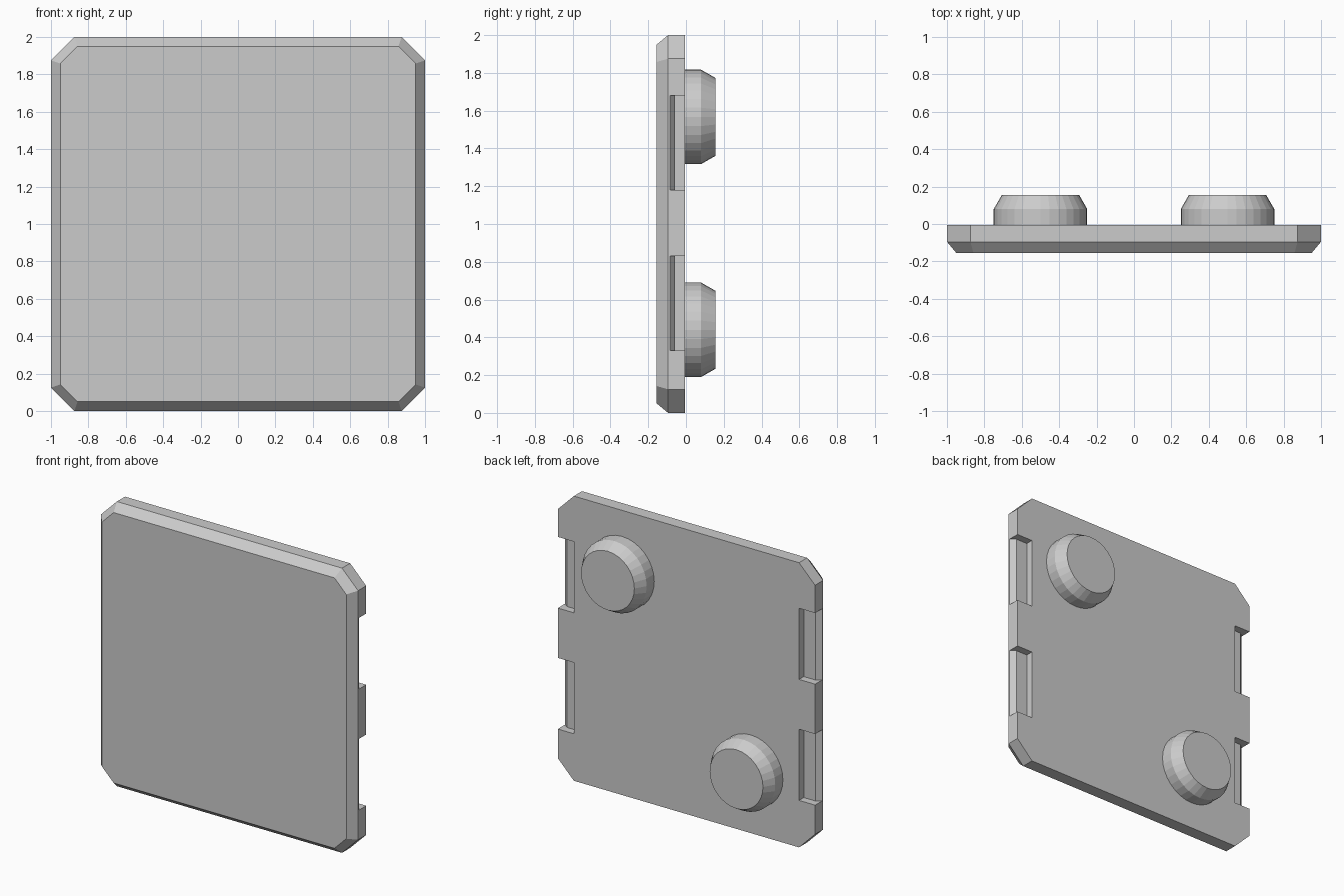
import bpy, bmesh, math
from mathutils import Vector

if "Cube" in bpy.data.objects:
    bpy.data.objects.remove(bpy.data.objects["Cube"])

FRONT, BACK, KNOB_END = -0.155, -0.005, 0.155


def loft(bm, rings):
    """Join equal-sized rings of points into a capped solid."""
    loops = [[bm.verts.new(p) for p in ring] for ring in rings]
    for a, b in zip(loops, loops[1:]):
        for i in range(len(a)):
            j = (i + 1) % len(a)
            bm.faces.new((a[i], a[j], b[j], b[i]))
    bm.faces.new(loops[0][::-1])
    bm.faces.new(loops[-1])


def finish(name, bm):
    bmesh.ops.recalc_face_normals(bm, faces=bm.faces)
    mesh = bpy.data.meshes.new(name)
    bm.to_mesh(mesh)
    bm.free()
    obj = bpy.data.objects.new(name, mesh)
    bpy.context.collection.objects.link(obj)
    return obj


def octagon(half, cut, y):
    """Square with clipped corners, centred on z = 1."""
    k = half - cut
    pts = [(half, -k), (half, k), (k, half), (-k, half),
           (-half, k), (-half, -k), (-k, -half), (k, -half)]
    return [Vector((x, y, z + 1)) for x, z in pts]


def circle(cx, cz, r, y, n=32):
    return [Vector((cx + r * math.cos(2 * math.pi * i / n), y,
                    cz + r * math.sin(2 * math.pi * i / n))) for i in range(n)]


# Plate with a bevelled front edge
bm = bmesh.new()
loft(bm, [octagon(1, 0.125, BACK), octagon(1, 0.125, -0.095), octagon(0.95, 0.092, FRONT)])
plate = finish("plate", bm)

# Side notches: step with a sloping outer lip, two on each side
profile = [(0.875, 0.05), (0.875, -0.058), (0.965, -0.058), (1.02, -0.1004), (1.02, 0.05)]
bm = bmesh.new()
for side in (-1, 1):
    for z0, z1 in ((0.33, 0.83), (1.18, 1.68)):
        loft(bm, [[Vector((side * x, y, z)) for x, y in profile] for z in (z0, z1)])
cutter = finish("notch_cutter", bm)
cutter.hide_render = True

mod = plate.modifiers.new("notches", 'BOOLEAN')
mod.operation = 'DIFFERENCE'
mod.solver = 'EXACT'
mod.object = cutter
bpy.context.view_layer.objects.active = plate
bpy.ops.object.modifier_apply(modifier=mod.name)
bpy.data.objects.remove(cutter)

# Round pegs on the back, diagonally opposite
for name, x, z in (("upper_peg", 0.5, 1.567), ("lower_peg", -0.5, 0.44)):
    bm = bmesh.new()
    loft(bm, [circle(x, z, 0.25, BACK), circle(x, z, 0.25, 0.08), circle(x, z, 0.207, KNOB_END)])
    finish(name, bm)
